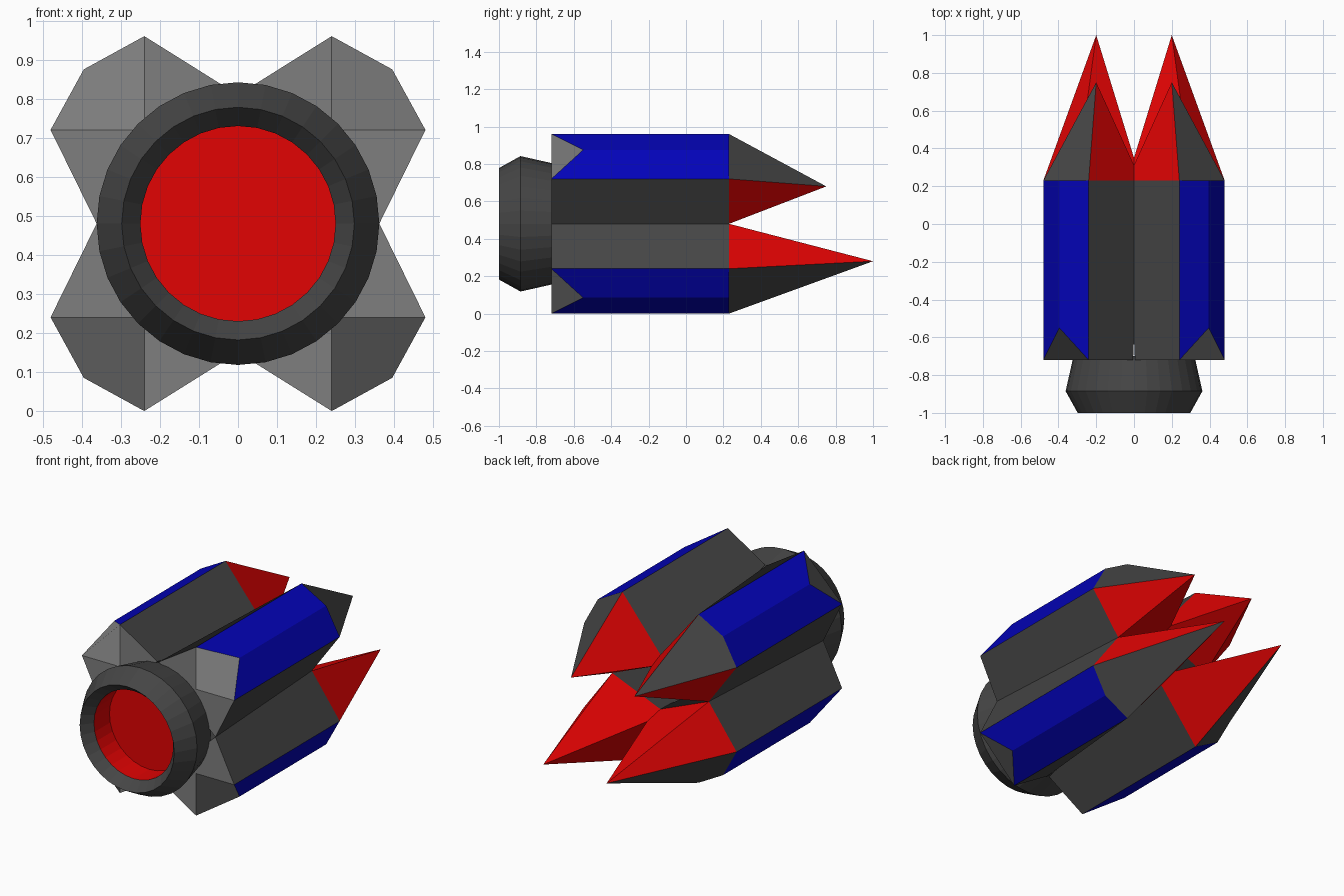
import bpy, bmesh, math

if "Cube" in bpy.data.objects:
    bpy.data.objects.remove(bpy.data.objects["Cube"])

CZ = 0.48                       # height of the long axis
FRONT, REAR = -0.72, 0.23       # pod body extent


def material(name, rgb):
    m = bpy.data.materials.new(name)
    m.diffuse_color = (*rgb, 1)
    m.use_nodes = True
    m.node_tree.nodes["Principled BSDF"].inputs["Base Color"].default_value = m.diffuse_color
    return m


dark = material("dark grey", (0.06, 0.06, 0.06))
light = material("light grey", (0.21, 0.21, 0.21))
red = material("red", (0.76, 0.001, 0.001))
blue = material("blue", (0.001, 0.001, 0.48))
MATS = [dark, light, red, blue]
DARK, LIGHT, RED, BLUE = range(4)


def finish(bm, name):
    bmesh.ops.recalc_face_normals(bm, faces=bm.faces)
    me = bpy.data.meshes.new(name)
    bm.to_mesh(me)
    bm.free()
    for m in MATS:
        me.materials.append(m)
    ob = bpy.data.objects.new(name, me)
    bpy.context.collection.objects.link(ob)
    return ob


# Pod cross-sections (x, z from axis): valley, top, corner, side, valley
FRONT_SECTION = [(0.005, 0.333), (0.24, 0.48), (0.395, 0.395), (0.48, 0.24), (0.362, 0.0)]
REAR_SECTION = [(-0.037, 0.14), (0.24, 0.48), (0.395, 0.395), (0.48, 0.24), (0.305, 0.0)]
SIDE_COLOURS = [DARK, BLUE, BLUE, DARK, DARK]


def pod(name, sx, sz, tip_y):
    bm = bmesh.new()

    def vert(x, y, z):
        return bm.verts.new((sx * x, y, CZ + sz * z))

    def face(verts, colour):
        bm.faces.new(verts).material_index = colour

    # the outer corner is cut back at the front
    f = [vert(x, -0.55 if i == 2 else FRONT, z) for i, (x, z) in enumerate(FRONT_SECTION)]
    r = [vert(x, REAR, z) for x, z in REAR_SECTION]
    hub = vert(0.24, FRONT, 0.24)
    tip = vert(0.2, tip_y, 0.2)
    # long sides
    for i in range(5):
        j = (i + 1) % 5
        face([f[i], f[j], r[j], r[i]], SIDE_COLOURS[i])
    # front cap
    face([f[0], f[1], hub], LIGHT)
    face([f[3], f[4], hub], LIGHT)
    face([f[4], f[0], hub], LIGHT)
    face([f[1], f[2], f[3], hub], LIGHT)
    # rear spike: grey outside, red on the remaining sides
    face([r[1], r[2], r[3], tip], DARK)
    for a, b in ((0, 1), (3, 4), (4, 0)):
        face([r[a], r[b], tip], RED)
    finish(bm, name)


for sx, side in ((-1, "left"), (1, "right")):
    pod("upper_pod_" + side, sx, 1, 0.75)
    pod("lower_pod_" + side, sx, -1, 1.0)

# Nozzle: profile (radius, y, colour of the band that follows) turned round y
PROFILE = [(0.32, -0.70, DARK), (0.325, FRONT, DARK), (0.362, -0.885, DARK),
           (0.298, -1.0, DARK), (0.25, -0.94, RED), (0.25, -0.80, RED)]
N = 32
bm = bmesh.new()
rings = [[bm.verts.new((rad * math.cos(2 * math.pi * k / N), y,
                        CZ + rad * math.sin(2 * math.pi * k / N)))
          for k in range(N)] for rad, y, c in PROFILE]
for i in range(len(rings) - 1):
    for k in range(N):
        m = (k + 1) % N
        q = bm.faces.new([rings[i][k], rings[i][m], rings[i + 1][m], rings[i + 1][k]])
        q.material_index = PROFILE[i][2]
bm.faces.new(rings[-1]).material_index = RED
bm.faces.new(rings[0]).material_index = DARK
finish(bm, "nozzle")
